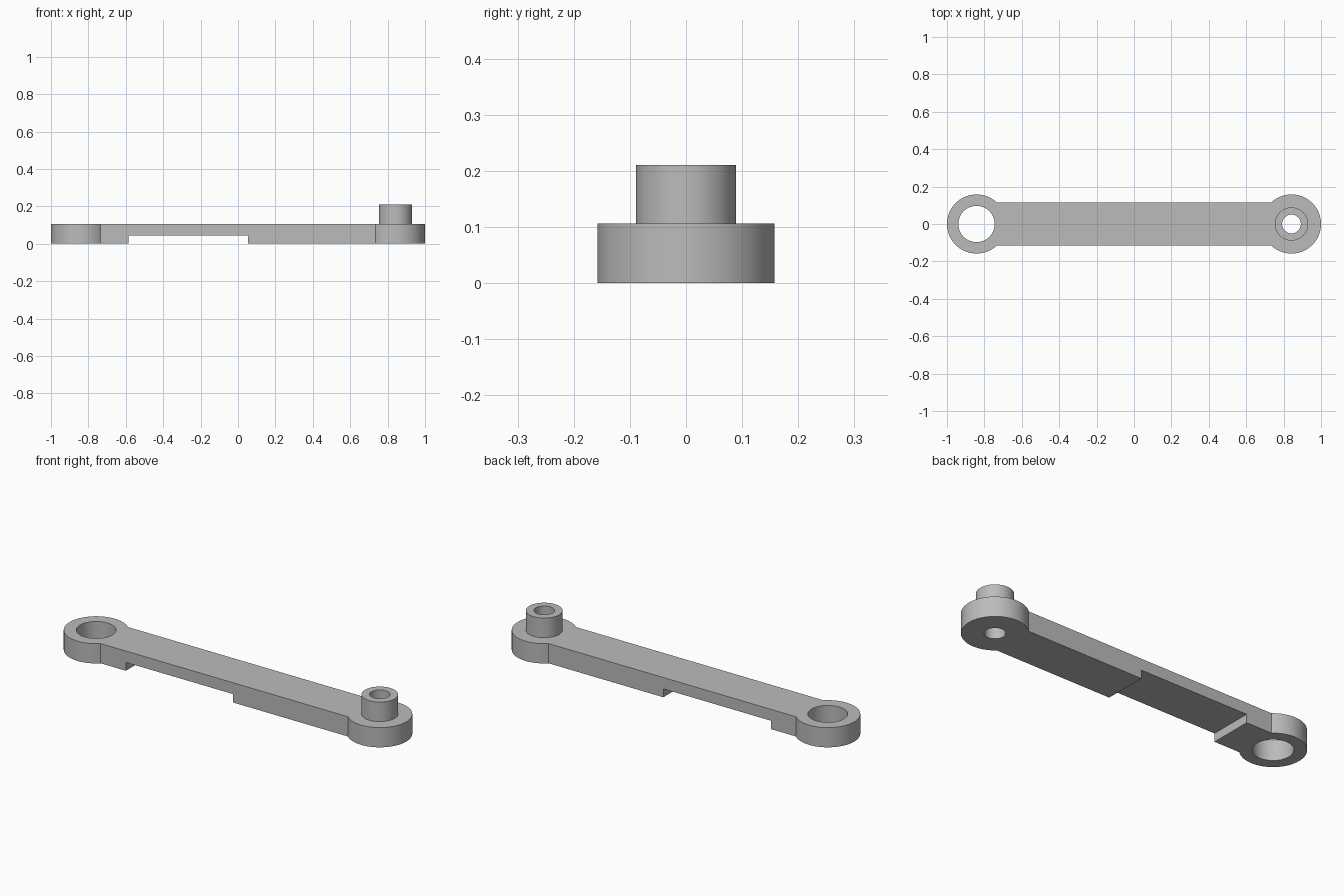
import bpy
import bmesh
import math

if "Cube" in bpy.data.objects:
    bpy.data.objects.remove(bpy.data.objects["Cube"], do_unlink=True)

END_X = 0.842          # centre of each round end
END_R = 0.158
HALF_W = 0.116
THICK = 0.106
PEG_TOP = 0.211

grey = bpy.data.materials.new("plain grey")
grey.use_nodes = True
grey.diffuse_color = (0.5, 0.5, 0.5, 1)
grey.node_tree.nodes["Principled BSDF"].inputs["Base Color"].default_value = (0.5, 0.5, 0.5, 1)


def prism(name, outline, z0, z1):
    """Extrude a flat outline from z0 up to z1."""
    bm = bmesh.new()
    face = bm.faces.new([bm.verts.new((x, y, z0)) for x, y in outline])
    top = bmesh.ops.extrude_face_region(bm, geom=[face])["geom"]
    moved = [v for v in top if isinstance(v, bmesh.types.BMVert)]
    bmesh.ops.translate(bm, vec=(0, 0, z1 - z0), verts=moved)
    bmesh.ops.recalc_face_normals(bm, faces=bm.faces)
    mesh = bpy.data.meshes.new(name)
    bm.to_mesh(mesh)
    bm.free()
    mesh.materials.append(grey)
    obj = bpy.data.objects.new(name, mesh)
    bpy.context.collection.objects.link(obj)
    return obj


def arc(cx, r, start, end, steps):
    return [(cx + r * math.cos(start + (end - start) * i / steps),
             r * math.sin(start + (end - start) * i / steps)) for i in range(steps + 1)]


def circle(cx, r, steps=64):
    return arc(cx, r, 0, math.tau, steps)[:-1]


def combine(target, other, operation):
    """Apply a boolean and discard the helper solid."""
    mod = target.modifiers.new("combine", "BOOLEAN")
    mod.operation = operation
    mod.solver = "EXACT"
    mod.object = other
    bpy.context.view_layer.objects.active = target
    bpy.ops.object.modifier_apply(modifier=mod.name)
    bpy.data.objects.remove(other, do_unlink=True)


# Arm with two round ends, as one outline
neck = math.pi - math.asin(HALF_W / END_R)
right_end = arc(END_X, END_R, -neck, neck, 56)
left_end = [(-x, -y) for x, y in right_end]
link = prism("link_arm", right_end + left_end, 0, THICK)

# Peg on the left end
combine(link, prism("peg", circle(END_X, 0.089), THICK / 2, PEG_TOP), "UNION")

# Holes through both ends
combine(link, prism("peg_bore", circle(END_X, 0.05), -0.1, 0.4), "DIFFERENCE")
combine(link, prism("socket_hole", circle(-END_X, 0.097), -0.1, 0.4), "DIFFERENCE")

# Recess across the underside
recess = [(-0.585, -0.3), (0.053, -0.3), (0.053, 0.3), (-0.585, 0.3)]
combine(link, prism("recess", recess, -0.1, 0.045), "DIFFERENCE")

# Smooth round walls, crisp edges
bpy.ops.object.select_all(action="DESELECT")
link.select_set(True)
bpy.context.view_layer.objects.active = link
bpy.ops.object.shade_smooth_by_angle(angle=math.radians(30))
